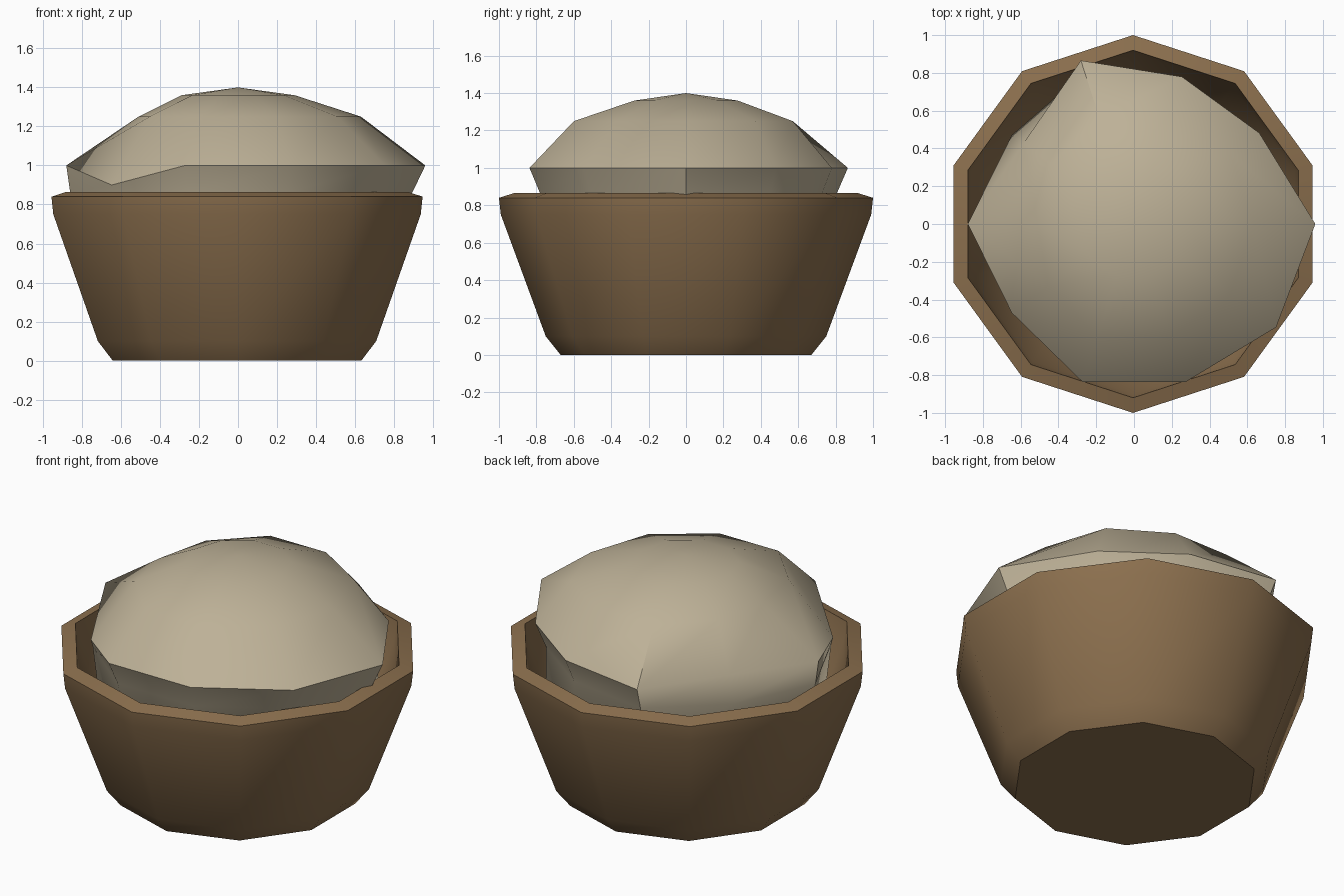
import bpy, bmesh, math

cube = bpy.data.objects.get("Cube")
if cube:
    bpy.data.objects.remove(cube, do_unlink=True)

SIDES = 10


def material(name, rgb):
    m = bpy.data.materials.new(name)
    m.use_nodes = True
    m.diffuse_color = (*rgb, 1)
    m.node_tree.nodes["Principled BSDF"].inputs["Base Color"].default_value = (*rgb, 1)
    return m


def ring(radii, height, start=0.0, offset=0.0):
    """Ten points around z; radii may be one number or one per side."""
    if not isinstance(radii, list):
        radii = [radii] * SIDES
    pts = []
    for i, r in enumerate(radii):
        a = math.radians(start) + math.tau * i / SIDES
        pts.append([offset + r * math.cos(a), r * math.sin(a), height])
    return pts


def loft(name, rings, mat, top=None):
    """Join rings from first to last, capping the ends."""
    bm = bmesh.new()
    loops = [[bm.verts.new(p) for p in pts] for pts in rings]
    for a, b in zip(loops, loops[1:]):
        for i in range(SIDES):
            j = (i + 1) % SIDES
            bm.faces.new((a[i], a[j], b[j], b[i]))
    bm.faces.new(loops[0][::-1])
    if top:
        tip = bm.verts.new(top)
        for i in range(SIDES):
            bm.faces.new((loops[-1][i], loops[-1][(i + 1) % SIDES], tip))
    else:
        bm.faces.new(loops[-1])
    bmesh.ops.recalc_face_normals(bm, faces=bm.faces)
    mesh = bpy.data.meshes.new(name)
    bm.to_mesh(mesh)
    bm.free()
    mesh.materials.append(mat)
    obj = bpy.data.objects.new(name, mesh)
    bpy.context.collection.objects.link(obj)
    bpy.ops.object.select_all(action="DESELECT")
    obj.select_set(True)
    bpy.context.view_layer.objects.active = obj
    bpy.ops.object.shade_smooth_by_angle(angle=math.radians(40))
    return obj


wood = material("brown wood", (0.26, 0.16, 0.076))
dough_tan = material("pale dough", (0.51, 0.44, 0.31))

# Bowl: outer wall, sloped rim, inner wall and floor
profile = [(0.67, 0), (0.75, 0.1), (0.99, 0.75), (1.0, 0.84),
           (0.92, 0.865), (0.90, 0.75), (0.67, 0.14), (0.6, 0.08)]
loft("bowl", [ring(r, z, 18, -0.005) for r, z in profile], wood)

# Dough: lopsided mound with a sharp brim, dented on its right side
brim = [0.96, 0.82, 0.82, 0.91, 0.725, 0.88, 0.80, 0.88, 0.88, 0.93]
brim_ring = ring(brim, 1.0)
brim_ring[6][2] = 0.9
under = [r * 0.93 for r in brim]
under[4], under[5], under[6] = 0.80, 0.86, 0.79
shoulder = [0.63, 0.63, 0.60, 0.60, 0.54, 0.51, 0.56, 0.63, 0.63, 0.63]
loft("dough", [ring(0.5, 0.3), ring(0.76, 0.6), ring(under, 0.86),
               brim_ring, ring(shoulder, 1.25), ring(0.29, 1.36)],
     dough_tan, top=(0, 0, 1.4))
